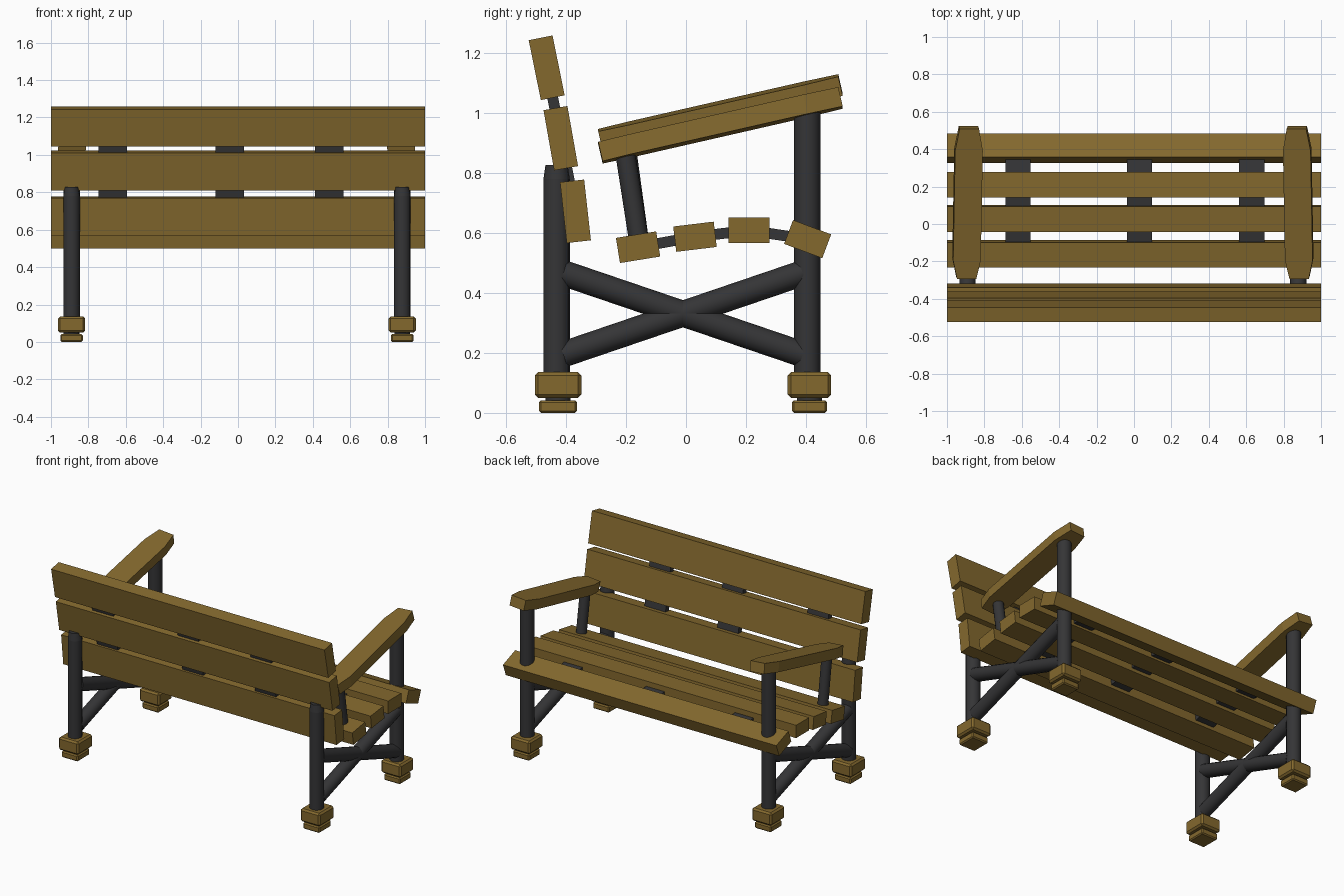
import bpy, bmesh, math
from mathutils import Vector, Euler

if "Cube" in bpy.data.objects:
    bpy.data.objects.remove(bpy.data.objects["Cube"])


def material(name, rgb):
    m = bpy.data.materials.new(name)
    m.diffuse_color = (*rgb, 1)
    m.use_nodes = True
    m.node_tree.nodes["Principled BSDF"].inputs["Base Color"].default_value = m.diffuse_color
    return m


WOOD = material("wood", (0.23, 0.14, 0.027))
IRON = material("iron", (0.035, 0.035, 0.037))


def finish(bm, name, mat, loc=(0, 0, 0), rot=(0, 0, 0), smooth=False):
    bmesh.ops.recalc_face_normals(bm, faces=bm.faces)
    me = bpy.data.meshes.new(name)
    bm.to_mesh(me)
    bm.free()
    me.materials.append(mat)
    ob = bpy.data.objects.new(name, me)
    ob.location, ob.rotation_euler = loc, rot
    bpy.context.collection.objects.link(ob)
    if smooth:
        bpy.ops.object.select_all(action='DESELECT')
        ob.select_set(True)
        bpy.context.view_layer.objects.active = ob
        bpy.ops.object.shade_smooth_by_angle(angle=math.radians(40))
    return ob


def box(name, mat, loc, size, tilt=0.0, bevel=0.0):
    bm = bmesh.new()
    bmesh.ops.create_cube(bm, size=1)
    bmesh.ops.scale(bm, vec=size, verts=bm.verts)
    if bevel:
        bmesh.ops.bevel(bm, geom=bm.edges[:], offset=bevel, segments=1, affect='EDGES')
    return finish(bm, name, mat, loc, (tilt, 0, 0))


def rod(name, a, b, radius, top_radius=None):
    a, b = Vector(a), Vector(b)
    d = b - a
    bm = bmesh.new()
    bmesh.ops.create_cone(bm, cap_ends=True, segments=16, radius1=radius,
                          radius2=top_radius or radius, depth=d.length)
    rot = d.to_track_quat('Z', 'Y').to_euler()
    return finish(bm, name, IRON, (a + b) / 2, rot, smooth=True)


def armrest(name, x, z, roll):
    # plank with tapered ends
    h = 0.411
    right = [(0.052, -h), (0.074, -h + 0.10), (0.074, h - 0.12), (0.052, h)]
    outline = right + [(-px, py) for px, py in reversed(right)]
    bm = bmesh.new()
    face = bm.faces.new([bm.verts.new((px, py, -0.033)) for px, py in outline])
    new = bmesh.ops.extrude_face_region(bm, geom=[face])["geom"]
    bmesh.ops.translate(bm, vec=(0, 0, 0.066),
                        verts=[v for v in new if isinstance(v, bmesh.types.BMVert)])
    return finish(bm, name, WOOD, (x, 0.115, z), Euler((0.225, roll, 0)))


# backrest and seat slats: (y, z, tilt)
back = [(-0.465, 1.152, 0.20), (-0.418, 0.917, 0.175), (-0.369, 0.673, 0.11)]
seat = [(-0.16, 0.553, 0.16), (0.03, 0.588, 0.12), (0.21, 0.609, 0.0), (0.406, 0.58, -0.36)]
for y, z, t in back:
    box("back_slat", WOOD, (0, y, z), (2, 0.081, 0.204), t)
for y, z, t in seat:
    box("seat_slat", WOOD, (0, y, z), (2, 0.136, 0.085), t)

# iron straps bridging the gaps between slats
for slats, xs, width in ((back, (-0.67, -0.045, 0.487), 0.153),
                         (seat, (-0.62, 0.03, 0.63), 0.135)):
    for (y0, z0, _), (y1, z1, _) in zip(slats, slats[1:]):
        angle = math.atan2(z1 - z0, y1 - y0)
        length = math.hypot(y1 - y0, z1 - z0)
        for x in xs:
            box("strap", IRON, (x, (y0 + y1) / 2, (z0 + z1) / 2),
                (width, length, 0.036), angle)

# end frames: legs, feet, cross braces and armrests
for x, arm_z, roll in ((-0.89, 1.003, 0.08), (0.878, 0.96, -0.08)):
    rod("back_leg", (x, -0.432, 0.10), (x, -0.432, 0.78), 0.044)
    rod("back_leg_tip", (x, -0.432, 0.78), (x, -0.432, 0.828), 0.044, 0.037)
    rod("front_leg", (x, 0.405, 0.10), (x, 0.405, arm_z + 0.06), 0.044)
    rod("arm_support", (x, -0.155, 0.56), (x, -0.205, arm_z - 0.08), 0.033)
    rod("cross_brace", (x, -0.41, 0.467), (x, 0.39, 0.195), 0.043)
    rod("cross_brace", (x, -0.41, 0.195), (x, 0.39, 0.467), 0.043)
    for y, w in ((-0.427, 0.155), (0.412, 0.145)):
        rod("foot_neck", (x, y, 0.03), (x, y, 0.08), 0.042)
        box("foot_block", WOOD, (x, y, 0.093), (0.145, w, 0.086), bevel=0.011)
        box("foot_pad", WOOD, (x, y, 0.021), (0.12, w - 0.028, 0.042), bevel=0.007)
    armrest("armrest", x, arm_z, roll)
